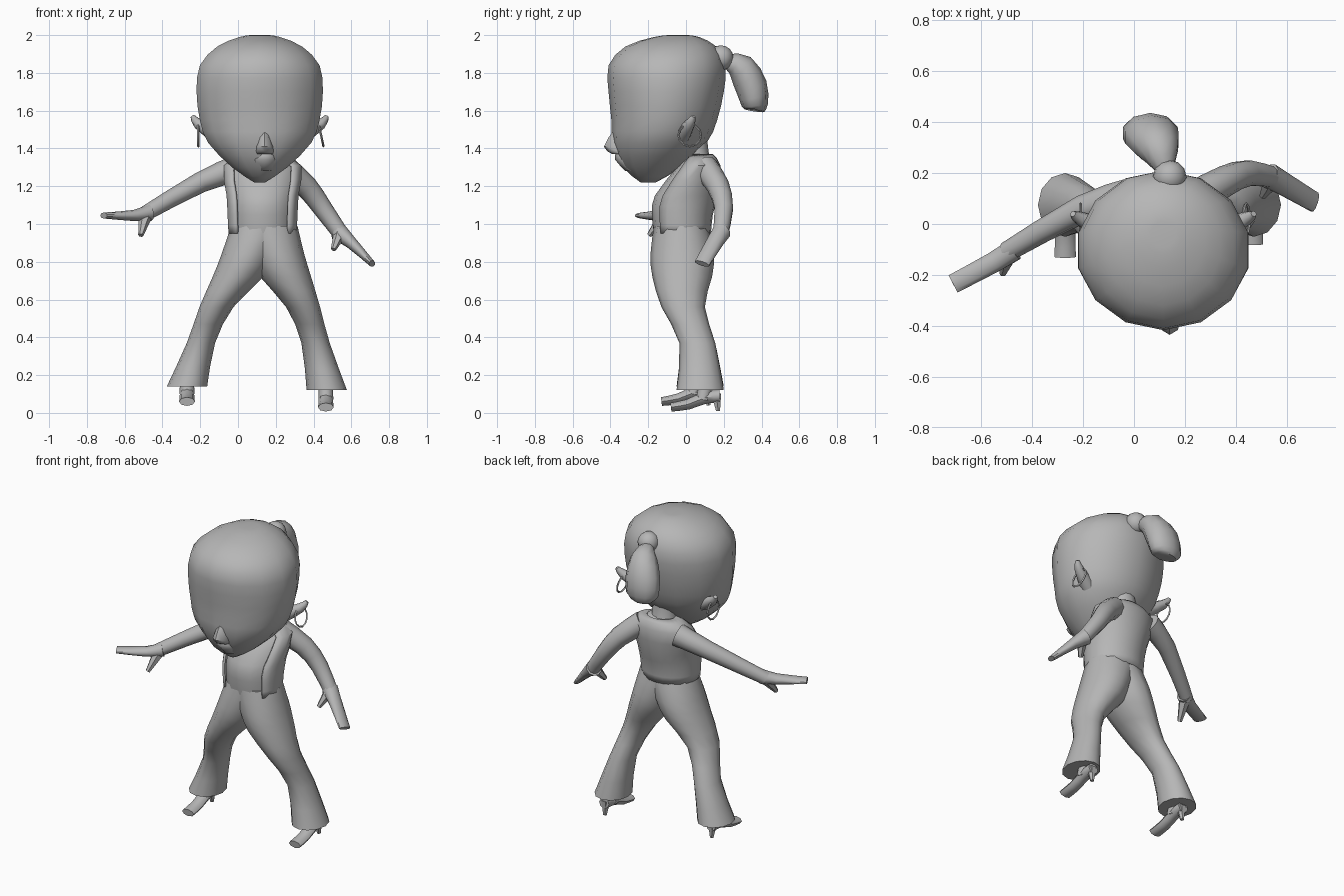
import bpy, bmesh, math
from mathutils import Vector

old = bpy.data.objects.get("Cube")
if old:
    bpy.data.objects.remove(old)

grey = bpy.data.materials.new("plain grey")
grey.use_nodes = True
grey.diffuse_color = (.47, .47, .47, 1)
shader = grey.node_tree.nodes["Principled BSDF"]
shader.inputs["Base Color"].default_value = grey.diffuse_color


def finish(obj, name):
    obj.name = name
    obj.data.materials.append(grey)
    bpy.ops.object.select_all(action='DESELECT')
    obj.select_set(True)
    bpy.context.view_layer.objects.active = obj
    bpy.ops.object.shade_smooth_by_angle(angle=math.radians(50))


def refine(rings, steps=2):
    """Add in-between rings along a smooth spline through the given ones."""
    padded = [rings[0], *rings, rings[-1]]
    result = []
    for before, start, end, after in zip(padded, padded[1:], padded[2:], padded[3:]):
        for step in range(steps):
            t = step / steps
            result.append([
                b + t * ((c - a) / 2 + t * ((a - 2.5 * b + 2 * c - d / 2)
                         + t * (3 * (b - c) + d - a) / 2))
                for a, b, c, d in zip(before, start, end, after)])
    return result + [list(rings[-1])]


def skin(name, rings, sides=10, across=None, gap=0):
    """Skin elliptic rings (x, y, z, half width, half depth).
    Rings lie level, or follow their path when across gives the width direction.
    A gap (degrees) leaves the front open and makes a thick shell."""
    rings = refine(rings)
    mids = [Vector(ring[:3]) for ring in rings]
    count = sides + 1 if gap else sides
    bm = bmesh.new()
    loops = []
    for i, (mid, ring) in enumerate(zip(mids, rings)):
        u, v = Vector((1, 0, 0)), Vector((0, 1, 0))
        if across:
            tangent = mids[min(i + 1, len(mids) - 1)] - mids[max(i - 1, 0)]
            v = tangent.cross(Vector(across)).normalized()
            u = v.cross(tangent).normalized()
        loop = []
        for k in range(count):
            angle = math.radians(gap / 2 - 90 + (360 - gap) * k / sides)
            point = mid + u * ring[3] * math.cos(angle) + v * ring[4] * math.sin(angle)
            loop.append(bm.verts.new(point))
        loops.append(loop)
    for low, high in zip(loops, loops[1:]):
        for k in range(sides):
            n = (k + 1) % count
            bm.faces.new((low[k], low[n], high[n], high[k]))
    if not gap:
        bm.faces.new(loops[0][::-1])
        bm.faces.new(loops[-1])
    bmesh.ops.recalc_face_normals(bm, faces=bm.faces)
    mesh = bpy.data.meshes.new(name)
    bm.to_mesh(mesh)
    bm.free()
    obj = bpy.data.objects.new(name, mesh)
    bpy.context.collection.objects.link(obj)
    if gap:
        obj.modifiers.new("thickness", 'SOLIDIFY').thickness = .015
    finish(obj, name)


def stack(name, x, rings, sides=14, grow=0, gap=0):
    """Level rings (z, y, half width, half depth) above one another."""
    skin(name, [(x, y, z, wide + grow, deep + grow) for z, y, wide, deep in rings],
         sides, gap=gap)


def limb(name, path, start, end, flat=1, across=(0, 1, 0), sides=10):
    """A tube tapering from one radius to another, flattening toward its end."""
    rings = []
    for i, point in enumerate(path):
        t = i / (len(path) - 1)
        radius = start + (end - start) * t
        rings.append((*point, radius, radius * (1 + (flat - 1) * t)))
    skin(name, rings, sides, across)


SIDEWAYS = (1, 0, 0)
MIDDLE = .14

# Head with pointed chin, nose and lips
stack("head", .115, [
    (1.22, -.2, .03, .04), (1.3, -.18, .15, .155), (1.43, -.14, .28, .25),
    (1.55, -.115, .325, .28), (1.7, -.105, .343, .305), (1.84, -.1, .325, .31),
    (1.94, -.08, .23, .24), (1.99, -.05, .11, .12), (2, -.04, .05, .05)], 14)
stack("nose", MIDDLE, [(1.5, -.34, .02, .04), (1.41, -.37, .045, .065),
                       (1.37, -.34, .05, .05)], 8)
stack("lips", MIDDLE, [(1.38, -.3, .06, .07), (1.34, -.3, .07, .075),
                       (1.28, -.27, .05, .05)], 8)
stack("neck", .12, [(1.28, .06, .1, .09), (1.38, .05, .075, .07), (1.48, .03, .08, .08)])

# Ears and hoop earrings
for label, side in (("right", -1), ("left", 1)):
    x = .115 + side * .325
    limb(label + "_ear", [(x - side * .1, -.02, 1.47), (x, .02, 1.53),
                          (x + side * .03, .04, 1.57)], .045, .012, sides=8)
    bpy.ops.mesh.primitive_torus_add(
        major_segments=12, minor_segments=4, major_radius=.06, minor_radius=.006,
        location=(x, .02, 1.47), rotation=(0, math.radians(84 - side * 6), 0))
    finish(bpy.context.object, label + "_earring")

# Ponytail and its bobble
bpy.ops.mesh.primitive_uv_sphere_add(segments=12, ring_count=8, radius=.066,
                                     location=(MIDDLE, .185, 1.88))
finish(bpy.context.object, "hair_bobble")
skin("ponytail", [(.12, .22, 1.86, .04, .04), (.1, .29, 1.83, .08, .075),
                  (.07, .345, 1.73, .11, .085), (.06, .365, 1.63, .105, .07),
                  (.06, .365, 1.6, .07, .05)], across=SIDEWAYS)

# Shirt, and the open vest that follows its shape
torso = [(.95, -.03, .16, .14), (1.05, -.03, .165, .15), (1.15, -.01, .17, .155),
         (1.31, .06, .185, .1), (1.37, .07, .07, .05)]
stack("shirt", .13, torso)
stack("vest", .13, torso, 16, grow=.022, gap=100)

# Flared trousers, the two legs meeting at the hips
for label, reach, hem in (("right", -.41, .14), ("left", .33, .12)):
    skin(label + "_trouser_leg", [
        (MIDDLE + reach * along, y, z, wide, deep) for along, y, z, wide, deep in (
            (.03, -.025, .99, .165, .145), (.2, -.02, .84, .145, .168),
            (.34, -.02, .72, .135, .158), (.62, -.015, .56, .09, .115),
            (.82, .06, .37, .075, .095), (1, .075, hem, .107, .125))], 12)

# High-heeled shoes
for label, x, y, z in (("right", -.27, -.05, .03), ("left", .465, 0, 0)):
    limb(label + "_ankle", [(x, y + .11, z + .18), (x, y + .09, z + .07)], .035, .04)
    limb(label + "_shoe", [(x, y + .18, z + .09), (x, y + .1, z + .08),
                           (x, y + .01, z + .045), (x, y - .08, z + .03)],
         .035, .042, .55, SIDEWAYS, 8)
    limb(label + "_heel", [(x, y + .16, z + .1), (x, y + .17, z + .01)],
         .03, .012, sides=6)

# Bare arms, each with a mitten hand and a thumb
limb("right_arm", [(-.02, .11, 1.29), (-.2, .06, 1.22), (-.5, -.11, 1.05)], .07, .04)
limb("right_hand", [(-.47, -.1, 1.06), (-.55, -.15, 1.045), (-.71, -.235, 1.045)],
     .045, .04, .4)
limb("right_thumb", [(-.49, -.12, 1.04), (-.515, -.195, .94)], .035, .014, sides=6)
limb("left_arm", [(.24, .1, 1.3), (.36, .17, 1.2), (.45, .2, 1.08), (.55, .18, .94)],
     .07, .042)
limb("left_hand", [(.53, .19, .96), (.6, .15, .9), (.71, .085, .79)], .05, .042, .4)
limb("left_thumb", [(.54, .17, .95), (.505, .11, .865)], .035, .014, sides=6)
